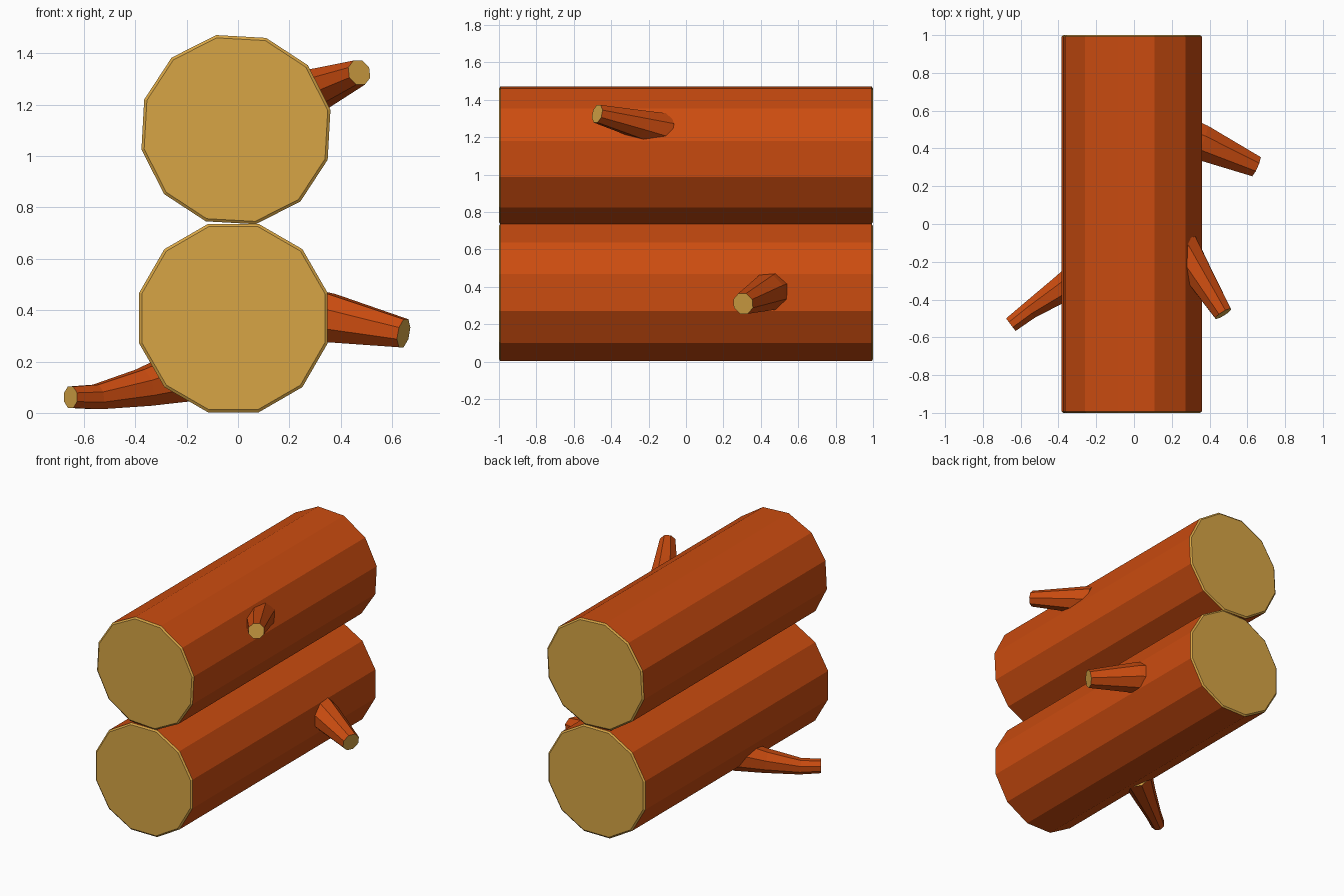
import bpy, bmesh, math
from mathutils import Vector

if "Cube" in bpy.data.objects:
    bpy.data.objects.remove(bpy.data.objects["Cube"])


def material(name, rgb):
    m = bpy.data.materials.new(name)
    m.diffuse_color = (*rgb, 1)
    m.use_nodes = True
    m.node_tree.nodes["Principled BSDF"].inputs["Base Color"].default_value = m.diffuse_color
    return m


BARK = material("bark", (0.60, 0.072, 0.005))
WOOD = material("cut_wood", (0.68, 0.375, 0.06))


def tube(name, stations, sides, phase, ref, wood_gaps):
    """Loft polygon rings given as (centre, radius, axis); wood_gaps are bands of cut wood."""
    bm = bmesh.new()
    rings = []
    for c, r, axis in stations:
        axis = Vector(axis).normalized()
        u = axis.cross(Vector(ref)).normalized()
        v = axis.cross(u)
        rings.append([bm.verts.new(Vector(c) + r * (u * math.cos(a) + v * math.sin(a)))
                      for a in (phase + i * math.tau / sides for i in range(sides))])
    for k in range(len(rings) - 1):
        for i in range(sides):
            j = (i + 1) % sides
            f = bm.faces.new((rings[k][i], rings[k][j], rings[k + 1][j], rings[k + 1][i]))
            f.material_index = int(k in wood_gaps)
    for ring in (rings[0], rings[-1]):
        bm.faces.new(ring).material_index = 1
    bmesh.ops.recalc_face_normals(bm, faces=bm.faces)
    me = bpy.data.meshes.new(name)
    bm.to_mesh(me)
    bm.free()
    me.materials.append(BARK)
    me.materials.append(WOOD)
    ob = bpy.data.objects.new(name, me)
    bpy.context.collection.objects.link(ob)


def log(name, x, z, radius, turn):
    # twelve-sided trunk with a thin chamfer of cut wood at both ends
    ends = [(-1, radius - 0.011), (-0.992, radius), (0.992, radius), (1, radius - 0.011)]
    tube(name, [((x, y, z), r, (0, 1, 0)) for y, r in ends], 12,
         math.radians(15 + turn), (0, 0, 1), (0, 2))


def branch(name, points):
    # eight-sided tapering stub following the given centres and radii
    pts = [Vector(p[:3]) for p in points]
    st = []
    for i, p in enumerate(points):
        axis = pts[min(i + 1, len(pts) - 1)] - pts[max(i - 1, 0)]
        st.append((pts[i], p[3], axis))
    tube(name, st, 8, math.pi / 8, (0, 0, 1), ())


# Stacked logs
log("lower_log", -0.018, 0.369, 0.380, 0)
log("upper_log", -0.008, 1.103, 0.376, 3.2)

# Cut branch stubs
branch("upper_right_branch", [(0.25, -0.12, 1.235, 0.10), (0.335, -0.255, 1.27, 0.08),
                              (0.472, -0.475, 1.325, 0.052)])
branch("lower_right_branch", [(0.24, 0.475, 0.385, 0.112), (0.35, 0.435, 0.37, 0.102),
                              (0.645, 0.305, 0.31, 0.06)])
branch("lower_left_branch", [(-0.22, -0.235, 0.14, 0.105), (-0.37, -0.335, 0.098, 0.078),
                             (-0.55, -0.455, 0.062, 0.052), (-0.652, -0.533, 0.061, 0.045)])
